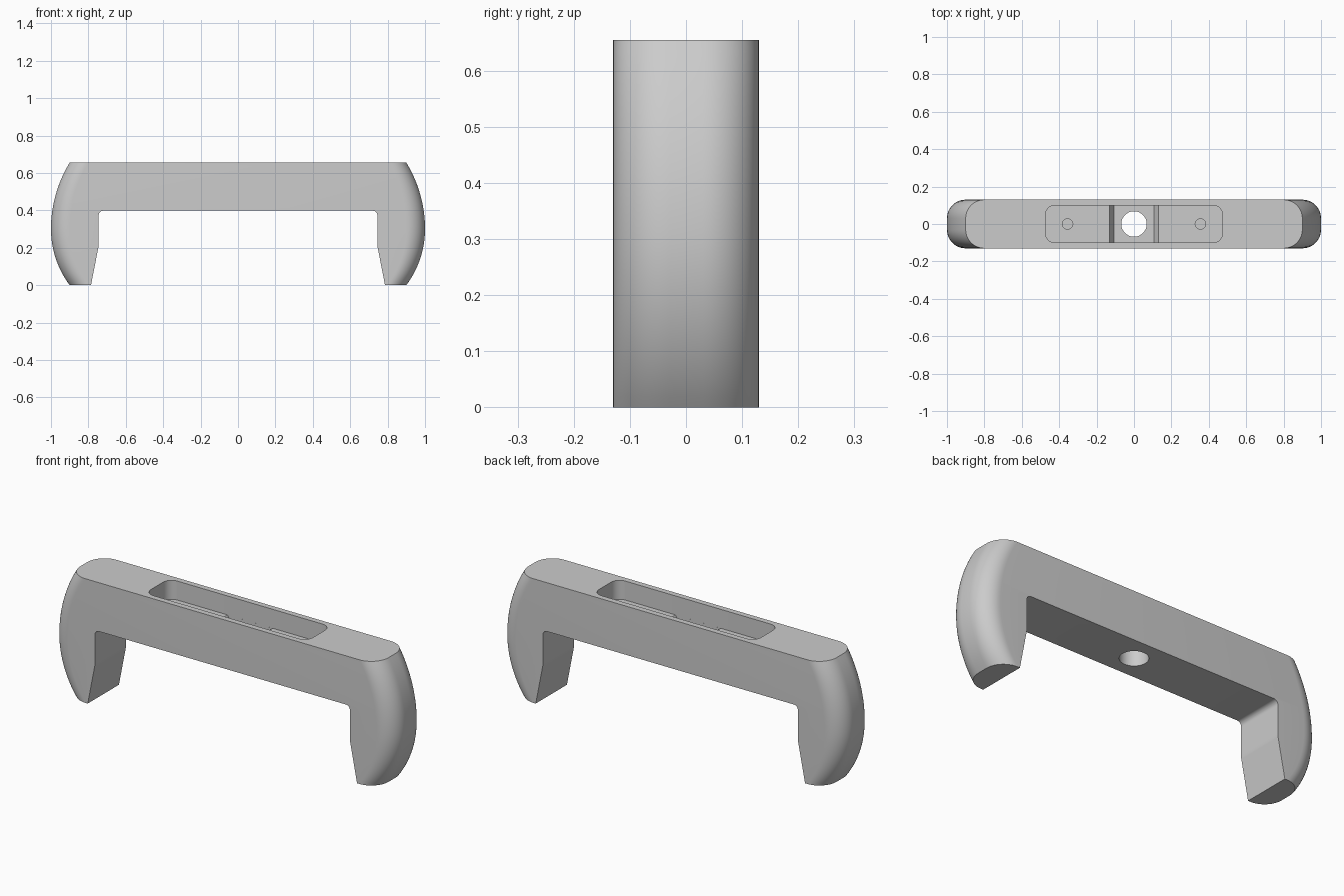
import bpy, bmesh, math

if "Cube" in bpy.data.objects:
    bpy.data.objects.remove(bpy.data.objects["Cube"], do_unlink=True)

HEIGHT, DEPTH, FILLET = 0.655, 0.13, 0.1
POCKET_FLOOR, SEAT_FLOOR = 0.555, 0.515

grey = bpy.data.materials.new("plain grey")
grey.use_nodes = True
grey.diffuse_color = (0.6, 0.6, 0.6, 1)
grey.node_tree.nodes["Principled BSDF"].inputs["Base Color"].default_value = grey.diffuse_color


def rounded_rect(hx, hy, r, steps):
    """Outline of a rounded rectangle, counter-clockwise."""
    pts = []
    for q, (sx, sy) in enumerate([(1, 1), (-1, 1), (-1, -1), (1, -1)]):
        for i in range(steps + 1):
            a = math.pi / 2 * (q + i / steps)
            pts.append((sx * (hx - r) + r * math.cos(a), sy * (hy - r) + r * math.sin(a)))
    return pts


def loft(name, rings):
    """Closed solid through matching rings of 3D points."""
    bm = bmesh.new()
    loops = [[bm.verts.new(p) for p in ring] for ring in rings]
    n = len(loops[0])
    for a, b in zip(loops, loops[1:]):
        for i in range(n):
            j = (i + 1) % n
            bm.faces.new((a[i], a[j], b[j], b[i]))
    bm.faces.new(loops[0][::-1])
    bm.faces.new(loops[-1])
    bmesh.ops.recalc_face_normals(bm, faces=bm.faces)
    mesh = bpy.data.meshes.new(name)
    bm.to_mesh(mesh)
    bm.free()
    mesh.materials.append(grey)
    obj = bpy.data.objects.new(name, mesh)
    bpy.context.collection.objects.link(obj)
    return obj


def upright(name, outline, z0, z1):
    return loft(name, [[(x, y, z) for x, y in outline] for z in (z0, z1)])


def crosswise(name, profile, hy):
    return loft(name, [[(x, y, z) for x, z in profile] for y in (-hy, hy)])


def circle(cx, r, n=40):
    return [(cx + r * math.cos(2 * math.pi * i / n), r * math.sin(2 * math.pi * i / n)) for i in range(n)]


def half_length(z):
    """Bulging outer silhouette: two arcs meeting at the widest height."""
    radius = 0.68 if z > 0.3 else 0.5
    return 1 - radius + math.sqrt(radius ** 2 - (z - 0.3) ** 2)


# Bridge body with rounded, bulging ends
levels = [HEIGHT * i / 32 for i in range(33)]
body = loft("bridge_body", [[(x, y, z) for x, y in rounded_rect(half_length(z), DEPTH, FILLET, 12)]
                            for z in levels])

# Opening between the legs, with small rounded upper corners
right = [(0.806, -0.1), (0.786, 0), (0.745, 0.21)]
for i in range(7):
    a = math.pi / 2 * i / 6
    right.append((0.72 + 0.025 * math.cos(a), 0.373 + 0.025 * math.sin(a)))
opening = right + [(-x, z) for x, z in reversed(right)]
cutters = [crosswise("leg_opening_cutter", opening, 0.3)]

# Top pocket, sloped central seat, through hole and blind screw holes
cutters.append(upright("pocket_cutter", rounded_rect(0.473, 0.1, 0.05, 8), POCKET_FLOOR, 0.8))
seat = [(-0.107, SEAT_FLOOR), (0.107, SEAT_FLOOR), (0.132, POCKET_FLOOR),
        (0.132, 0.6), (-0.132, 0.6), (-0.132, POCKET_FLOOR)]
cutters.append(crosswise("seat_cutter", seat, 0.0999))
cutters.append(upright("bolt_hole_cutter", circle(0, 0.068), 0.3, 0.7))
for side, x in (("left", 0.355), ("right", -0.355)):
    cutters.append(upright(side + "_screw_hole_cutter", circle(x, 0.028, 24), 0.48, 0.6))

bpy.context.view_layer.objects.active = body
for cutter in cutters:
    mod = body.modifiers.new(cutter.name, "BOOLEAN")
    mod.operation, mod.solver, mod.object = "DIFFERENCE", "EXACT", cutter
    cutter.hide_render = True
    bpy.ops.object.modifier_apply(modifier=mod.name)
    bpy.data.objects.remove(cutter, do_unlink=True)

# Smooth curved ends, crisp edges elsewhere
bpy.ops.object.select_all(action="DESELECT")
body.select_set(True)
bpy.ops.object.shade_smooth_by_angle(angle=math.radians(25))
